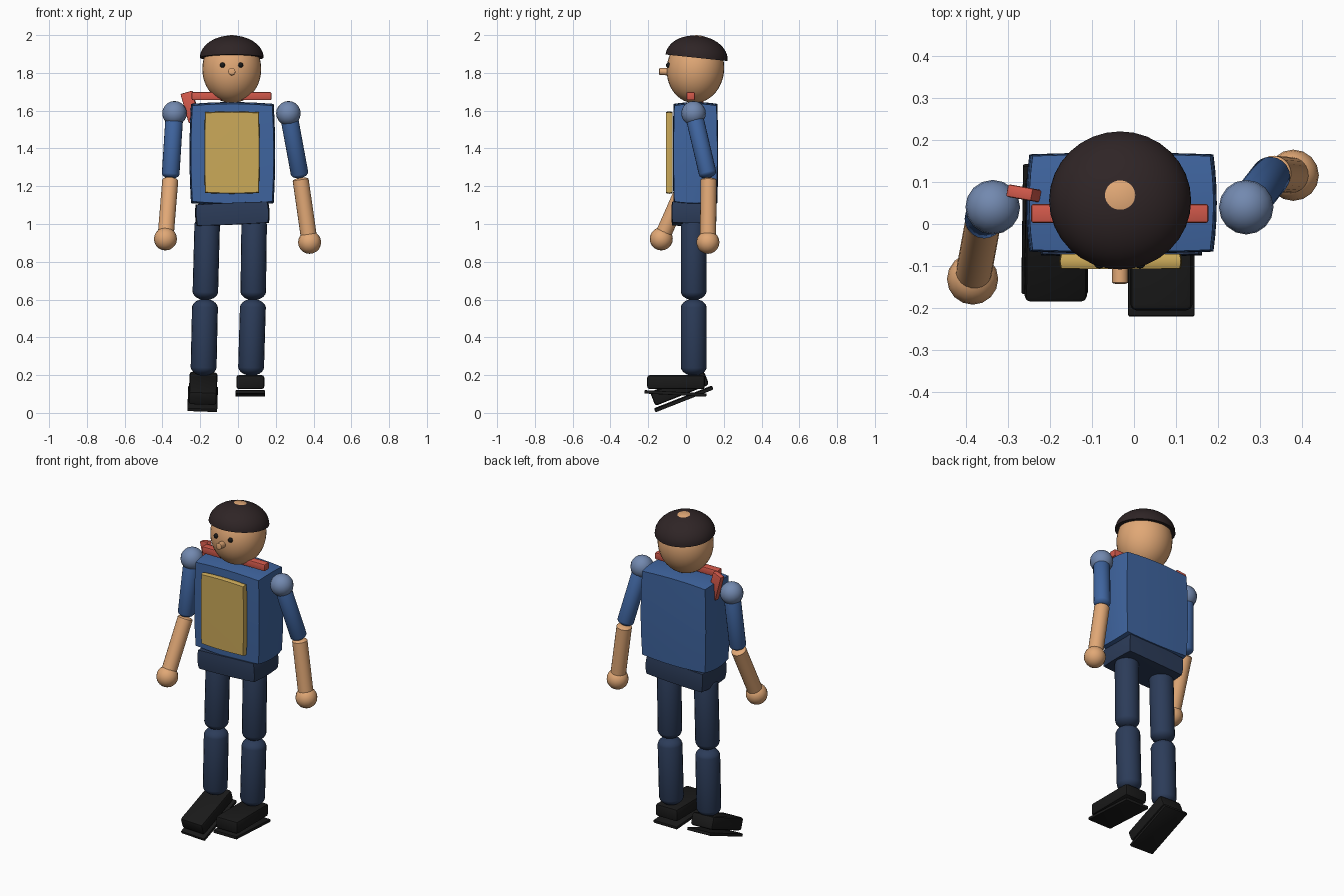
import bpy, bmesh, math
from mathutils import Vector, Matrix, Euler

cube = bpy.data.objects.get("Cube")
if cube:
    bpy.data.objects.remove(cube, do_unlink=True)


def material(name, r, g, b):
    m = bpy.data.materials.new(name)
    m.use_nodes = True
    m.diffuse_color = (r, g, b, 1)
    bsdf = m.node_tree.nodes["Principled BSDF"]
    bsdf.inputs["Base Color"].default_value = (r, g, b, 1)
    bsdf.inputs["Roughness"].default_value = 0.8
    return m


skin = material("skin", 0.75, 0.39, 0.18)
shirt = material("shirt_blue", 0.05, 0.13, 0.35)
pale = material("shoulder_blue", 0.17, 0.25, 0.43)
navy = material("trouser_navy", 0.025, 0.045, 0.10)
gold = material("panel_gold", 0.60, 0.40, 0.10)
red = material("scarf_red", 0.65, 0.10, 0.07)
hair = material("cap_brown", 0.028, 0.018, 0.019)
black = material("black", 0.01, 0.01, 0.01)

parts = []


def finish(name, bm, mat, loc=(0, 0, 0), rot=(0, 0, 0)):
    """Turn a bmesh into a placed object; rot is in degrees."""
    turn = Euler([math.radians(a) for a in rot]).to_matrix().to_4x4()
    bm.transform(Matrix.Translation(loc) @ turn)
    bmesh.ops.recalc_face_normals(bm, faces=bm.faces)
    mesh = bpy.data.meshes.new(name)
    bm.to_mesh(mesh)
    bm.free()
    mesh.materials.append(mat)
    ob = bpy.data.objects.new(name, mesh)
    bpy.context.collection.objects.link(ob)
    parts.append(ob)
    return ob


def ball(name, mat, loc, radii, rot=(0, 0, 0), seg=16, rings=10, half=False):
    bm = bmesh.new()
    bmesh.ops.create_uvsphere(bm, u_segments=seg, v_segments=rings, radius=1)
    if half:
        cut = bmesh.ops.bisect_plane(bm, geom=bm.verts[:] + bm.edges[:] + bm.faces[:],
                                     plane_co=(0, 0, 0), plane_no=(0, 0, 1), clear_inner=True)
        bmesh.ops.holes_fill(bm, edges=[e for e in bm.edges if e.is_boundary])
    bmesh.ops.scale(bm, vec=radii, verts=bm.verts)
    return finish(name, bm, mat, loc, rot)


def limb(name, mat, start, end, radius, cap=0.7):
    """Round-ended rod between two points; cap flattens the rounded ends."""
    a, b = Vector(start), Vector(end)
    length = (b - a).length
    bm = bmesh.new()
    bmesh.ops.create_uvsphere(bm, u_segments=20, v_segments=13, radius=radius)
    for v in bm.verts:
        side = math.copysign(1, v.co.z)
        v.co.z = v.co.z * cap + side * (length / 2 - radius * cap)
    turn = (b - a).to_track_quat('Z', 'Y').to_matrix().to_4x4()
    bm.transform(Matrix.Translation((a + b) / 2) @ turn)
    return finish(name, bm, mat)


def slab(name, mat, loc, size, rot=(0, 0, 0), bulge=0.0, bevel=0.0):
    """Box whose faces swell gently toward their middles."""
    bm = bmesh.new()
    bmesh.ops.create_cube(bm, size=2)
    if bulge:
        bmesh.ops.subdivide_edges(bm, edges=bm.edges[:], cuts=5, use_grid_fill=True)
        for v in bm.verts:
            x, y, z = v.co
            v.co.x *= 1 - bulge * (y * y + z * z) / 2
            v.co.y *= 1 - bulge * (x * x + z * z) / 2
            v.co.z *= 1 - bulge * (x * x + y * y) / 2
    bmesh.ops.scale(bm, vec=[s / 2 for s in size], verts=bm.verts)
    if bevel:
        bmesh.ops.bevel(bm, geom=bm.edges[:], offset=bevel, segments=2, profile=0.5,
                        affect='EDGES')
    return finish(name, bm, mat, loc, rot)


# Head, tilted slightly back, with cap and face
MID = -0.033
TILT = (-6, 0, 0)
ball("head", skin, (MID, 0.05, 1.82), (0.156, 0.152, 0.18), TILT, 32, 24)
ball("cap", hair, (MID, 0.056, 1.88), (0.169, 0.165, 0.1175), TILT, 32, 24, half=True)
for side, x in (("right", -0.049), ("left", 0.047)):
    ball(side + "_eye", black, (MID + x, -0.092, 1.841), (0.014, 0.014, 0.014), seg=12, rings=8)
limb("nose", skin, (MID, -0.06, 1.804), (MID, -0.143, 1.808), 0.019, cap=0.2)

# Scarf bar and hanging tail
slab("scarf", red, (-0.034, 0.025, 1.677), (0.422, 0.045, 0.042), bevel=0.006)
slab("scarf_tail", red, (-0.251, 0.071, 1.62), (0.064, 0.03, 0.16), (0, -16, -10), bevel=0.005)

# Torso, front panel and hips
slab("torso", shirt, (-0.03, 0.05, 1.373), (0.454, 0.24, 0.545), bulge=0.07)
slab("front_panel", gold, (-0.032, -0.089, 1.378), (0.292, 0.036, 0.436), bulge=0.04)
slab("hips", navy, (-0.03, 0.042, 1.055), (0.395, 0.24, 0.118), (0, -2.5, 0), bulge=0.06)

# Legs: hip, knee and ankle x positions
for side, hip, knee, ankle in (("right", -0.162, -0.174, -0.183), ("left", 0.086, 0.08, 0.068)):
    limb(side + "_thigh", navy, (hip, 0.04, 1.04), (knee, 0.04, 0.597), 0.068)
    limb(side + "_shin", navy, (knee, 0.041, 0.603), (ankle, 0.041, 0.197), 0.069)

# Shoes with separate soles, pitched about x
for side, centre, rot in (("right", (-0.187, -0.012, 0.074), (21.5, 2, 0)),
                          ("left", (0.065, -0.056, 0.103), (-3, 0, 0))):
    lift = Euler([math.radians(a) for a in rot]).to_matrix() @ Vector((0, 0, 0.06))
    shoe_rot = rot if side == "right" else (0, 0, 0)
    slab(side + "_sole", black, centre, (0.158, 0.328, 0.018), rot, bevel=0.004)
    slab(side + "_shoe", black, Vector(centre) + lift, (0.148, 0.305, 0.075), shoe_rot, bevel=0.014)

# Arms: shoulder, elbow and hand points
for side, shoulder, elbow, hand in (
        ("right", (-0.336, 0.04, 1.586), (-0.358, 0.01, 1.24), (-0.384, -0.131, 0.921)),
        ("left", (0.267, 0.04, 1.586), (0.33, 0.12, 1.245), (0.379, 0.116, 0.903))):
    s, e, h = Vector(shoulder), Vector(elbow), Vector(hand)
    ball(side + "_shoulder", pale, s, (0.065, 0.065, 0.065))
    limb(side + "_upper_arm", shirt, s, e, 0.047, cap=0.6)
    limb(side + "_forearm", skin, e, h, 0.043, cap=0.3)
    ball(side + "_hand", skin, h, (0.061, 0.061, 0.061))

# Smooth shading with sharp edges kept
bpy.ops.object.select_all(action='DESELECT')
for ob in parts:
    ob.select_set(True)
bpy.context.view_layer.objects.active = parts[0]
bpy.ops.object.shade_smooth_by_angle(angle=math.radians(35))
